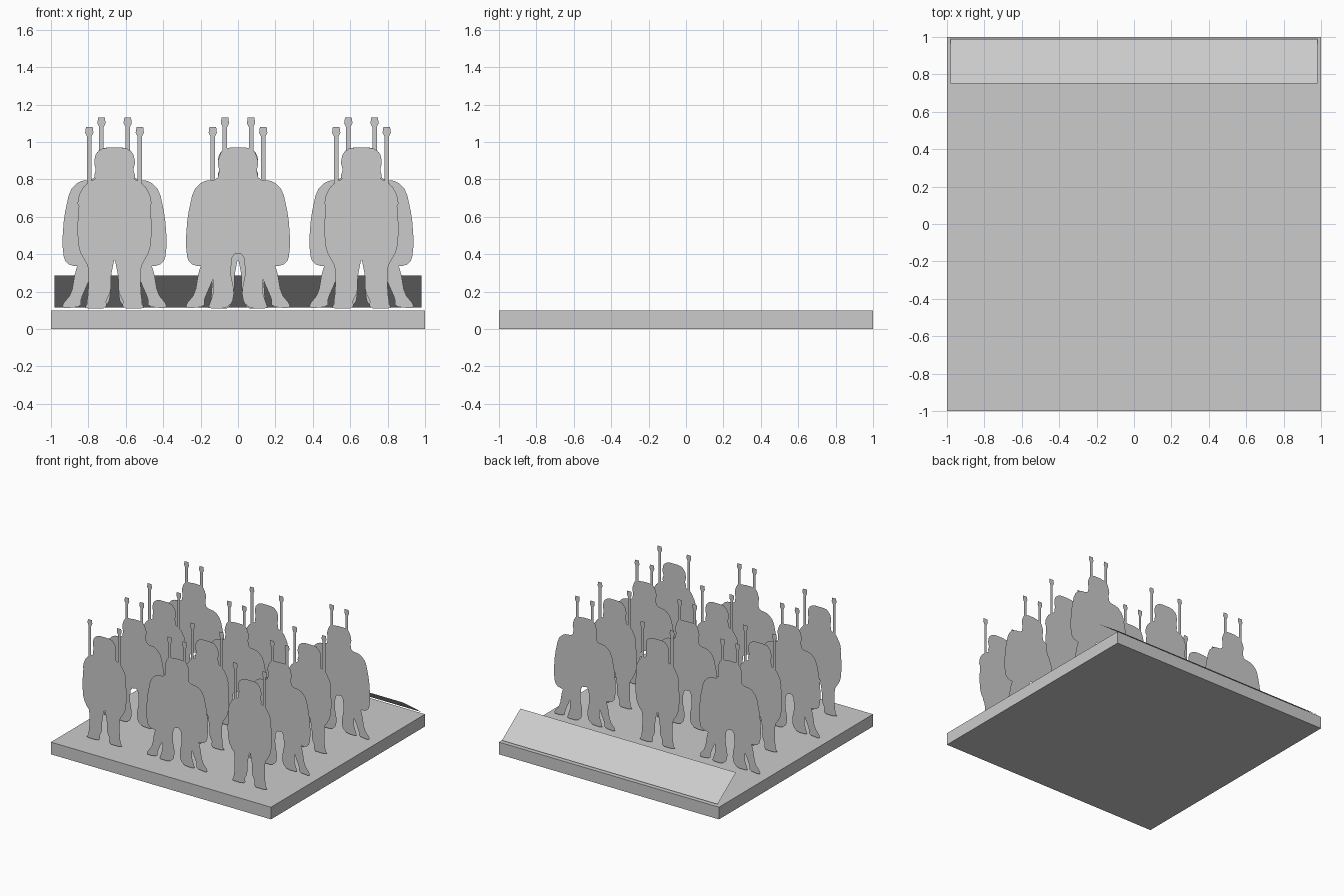
import bpy
import bmesh

default_cube = bpy.data.objects.get("Cube")
if default_cube:
    bpy.data.objects.remove(default_cube, do_unlink=True)

# One grey for everything
grey = bpy.data.materials.new("plain grey")
grey.use_nodes = True
colour = (0.6, 0.6, 0.6, 1.0)
grey.diffuse_color = colour
grey.node_tree.nodes["Principled BSDF"].inputs["Base Color"].default_value = colour


def finish(name, bm):
    mesh = bpy.data.meshes.new(name)
    bm.to_mesh(mesh)
    bm.free()
    mesh.materials.append(grey)
    obj = bpy.data.objects.new(name, mesh)
    bpy.context.scene.collection.objects.link(obj)
    return obj


def soften(points):
    """Cut every corner once for a rounder outline."""
    result = []
    for i, a in enumerate(points):
        b = points[(i + 1) % len(points)]
        for t in (0.2, 0.8):
            result.append((a[0] + (b[0] - a[0]) * t, a[1] + (b[1] - a[1]) * t))
    return result


# Outlines in hundredths of a unit: x from the figure's centre, then height
STANDING = [
    (-6, 97), (6, 97), (10, 94), (11, 89), (10, 85), (11, 82), (10, 79),
    (16, 77), (19, 72), (20, 66), (15, 64), (17, 52), (16, 37), (14, 33),
    (14, 20), (15, 13), (14, 11), (4, 11), (5, 18), (4, 28), (2, 38),
    (0, 38), (-2, 28), (-2, 20), (-5, 14), (-6, 11), (-16, 11), (-15, 13),
    (-10, 20), (-11, 33), (-15, 35), (-19, 42), (-20, 53), (-19, 68),
    (-16, 77), (-11, 80), (-7, 82), (-9, 88), (-9, 94)]
STRIDING = [
    (-6, 97), (4, 97), (6, 93), (6, 80), (13, 79), (18, 75), (20, 69),
    (17, 67), (11, 65), (11, 55), (16, 47), (18, 38), (21, 31), (23, 19),
    (28, 13), (27, 11), (18, 12), (18, 16), (14, 25), (9, 38), (3, 41),
    (-3, 40), (-4, 30), (-2, 20), (-3, 14), (-7, 11), (-16, 11), (-15, 14),
    (-13, 20), (-14, 33), (-24, 34), (-27, 37), (-28, 46), (-27, 60),
    (-24, 74), (-19, 79), (-11, 80), (-10, 85), (-11, 89), (-9, 95)]


def spear(x, base, tip):
    """Thin shaft with a small flared head."""
    half = [(1.2, base), (1.2, tip - 5), (2.2, tip - 3), (1.8, tip)]
    right = [(x + w, z) for w, z in half]
    left = [(x - w, z) for w, z in reversed(half)]
    return right + left


def cutout(name, outlines, x, y, side):
    """Flat upright figure; side -1 mirrors it to face the back."""
    bm = bmesh.new()
    for outline in outlines:
        verts = [bm.verts.new((x + side * px / 100, y, pz / 100))
                 for px, pz in outline]
        if side < 0:
            verts.reverse()
        face = bm.faces.new(verts)
        face.normal_update()
        if face.normal.y * side > 0:
            face.normal_flip()
    bmesh.ops.triangulate(bm, faces=bm.faces[:])
    finish(name, bm)


# Square base slab
bm = bmesh.new()
bmesh.ops.create_cube(bm, size=2)
for v in bm.verts:
    v.co.z = 0.1 if v.co.z > 0 else 0.0
finish("base", bm)

# Sloping label panel along the back edge
bm = bmesh.new()
corners = [(-0.98, 0.75, 0.285), (0.98, 0.75, 0.285),
           (0.98, 0.99, 0.115), (-0.98, 0.99, 0.115)]
panel = bm.faces.new([bm.verts.new(c) for c in corners])
panel.normal_update()
if panel.normal.z < 0:
    panel.normal_flip()
finish("back_panel", bm)

# Ranks of figures, the two poses alternating, each with a mirrored back sheet
poses = [
    ("standing", [soften(STANDING), spear(13.5, 78, 108)]),
    ("striding", [soften(STRIDING), spear(7, 80, 113)])]
for row in range(4):
    for col in range(3):
        pose, outlines = poses[(row + col) % 2]
        x, y = (col - 1) * 0.66, -0.79 + row * 0.387
        for side, label in ((1, "front"), (-1, "back")):
            cutout(f"{pose}_figure_{label}_{row}_{col}", outlines,
                   x, y - side * 0.003, side)
